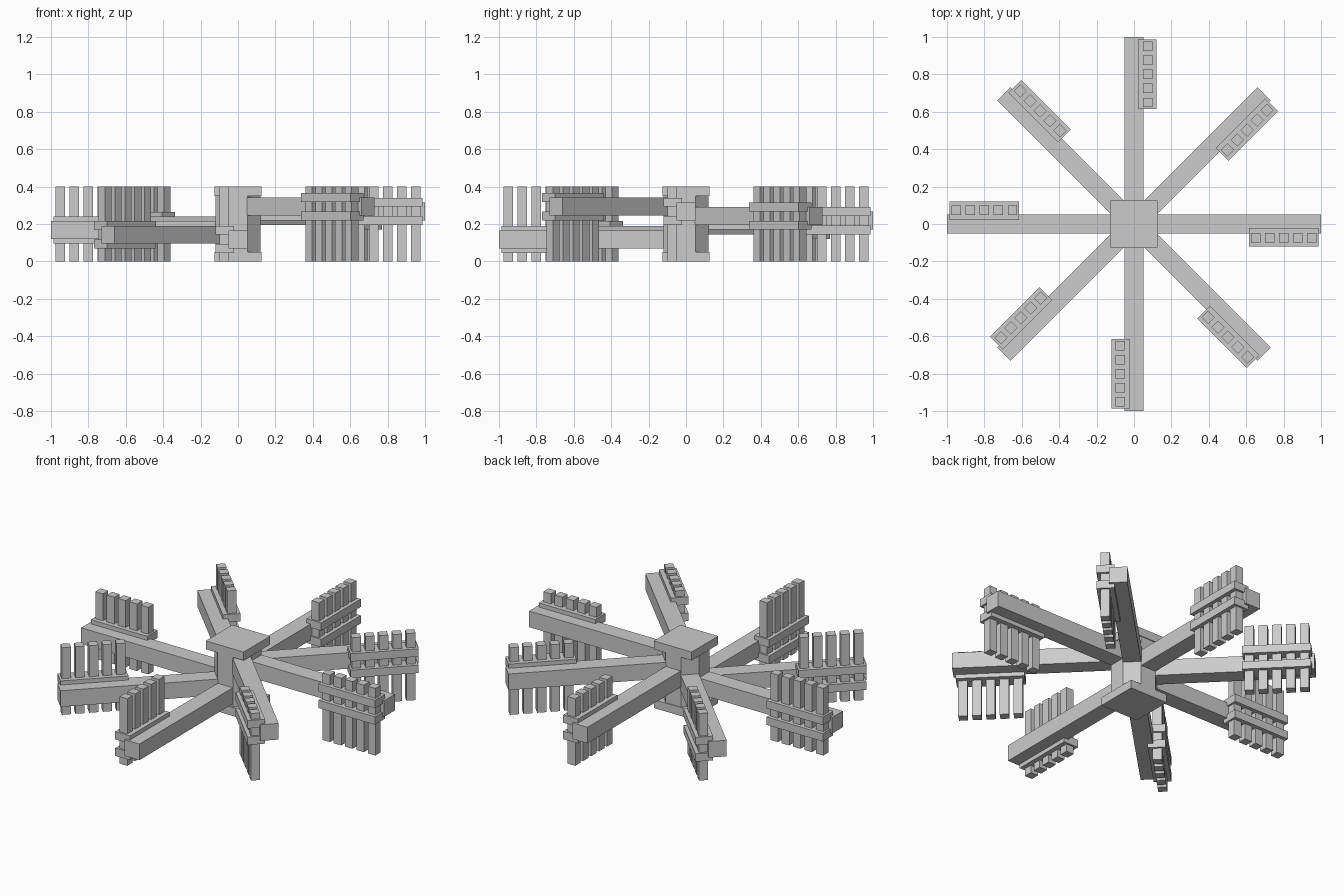
import bpy
import bmesh
from math import radians, cos
from mathutils import Matrix, Vector

cube = bpy.data.objects.get("Cube")
if cube:
    bpy.data.objects.remove(cube, do_unlink=True)

# One plain grey for the whole model
grey = bpy.data.materials.new("plain grey")
grey.use_nodes = True
color = (0.6, 0.6, 0.6, 1)
grey.diffuse_color = color
grey.node_tree.nodes["Principled BSDF"].inputs["Base Color"].default_value = color


def finish(bm, name, turn=0):
    mesh = bpy.data.meshes.new(name)
    bm.to_mesh(mesh)
    bm.free()
    mesh.materials.append(grey)
    obj = bpy.data.objects.new(name, mesh)
    obj.rotation_euler.z = radians(turn)
    bpy.context.collection.objects.link(obj)
    return obj


def add_box(bm, low, high):
    low, high = Vector(low), Vector(high)
    place = Matrix.Translation((low + high) / 2) @ Matrix.Diagonal((*(high - low), 1))
    bmesh.ops.create_cube(bm, size=1, matrix=place)


# Hub: eight-sided post between two square plates
HUB = 0.12
bm = bmesh.new()
radius = HUB / cos(radians(22.5))
bmesh.ops.create_cone(bm, cap_ends=True, segments=8, radius1=radius, radius2=radius,
                      depth=0.32,
                      matrix=Matrix.Translation((0, 0, 0.2)) @ Matrix.Rotation(radians(22.5), 4, "Z"))
finish(bm, "hub_post")

for name, bottom in (("hub_bottom_plate", 0), ("hub_top_plate", 0.35)):
    bm = bmesh.new()
    add_box(bm, (-0.125, -0.125, bottom), (0.125, 0.125, bottom + 0.05))
    finish(bm, name)

# Eight arms stepping down in a spiral, each carrying a slatted paddle
for i in range(8):
    turn = 45 * i - 45
    z = 0.2925 - 0.025 * i
    reach = 1.0 if i % 2 else 0.983

    bm = bmesh.new()
    add_box(bm, (HUB - 0.02, -0.05, z - 0.048), (reach, 0.05, z + 0.048))
    finish(bm, f"arm_{i + 1}", turn)

    # Two rails clasp the arm's upper and lower edges
    bm = bmesh.new()
    for side in (-1, 1):
        mid = z + side * 0.049
        add_box(bm, (reach - 0.386, -0.119, mid - 0.0235),
                (reach - 0.013, -0.022, mid + 0.0235))
    finish(bm, f"paddle_rails_{i + 1}", turn)

    # Five upright slats
    bm = bmesh.new()
    for k in range(5):
        r = reach - 0.05 - 0.075 * k
        add_box(bm, (r - 0.025, -0.098, 0), (r + 0.025, -0.048, 0.4))
    finish(bm, f"paddle_slats_{i + 1}", turn)
